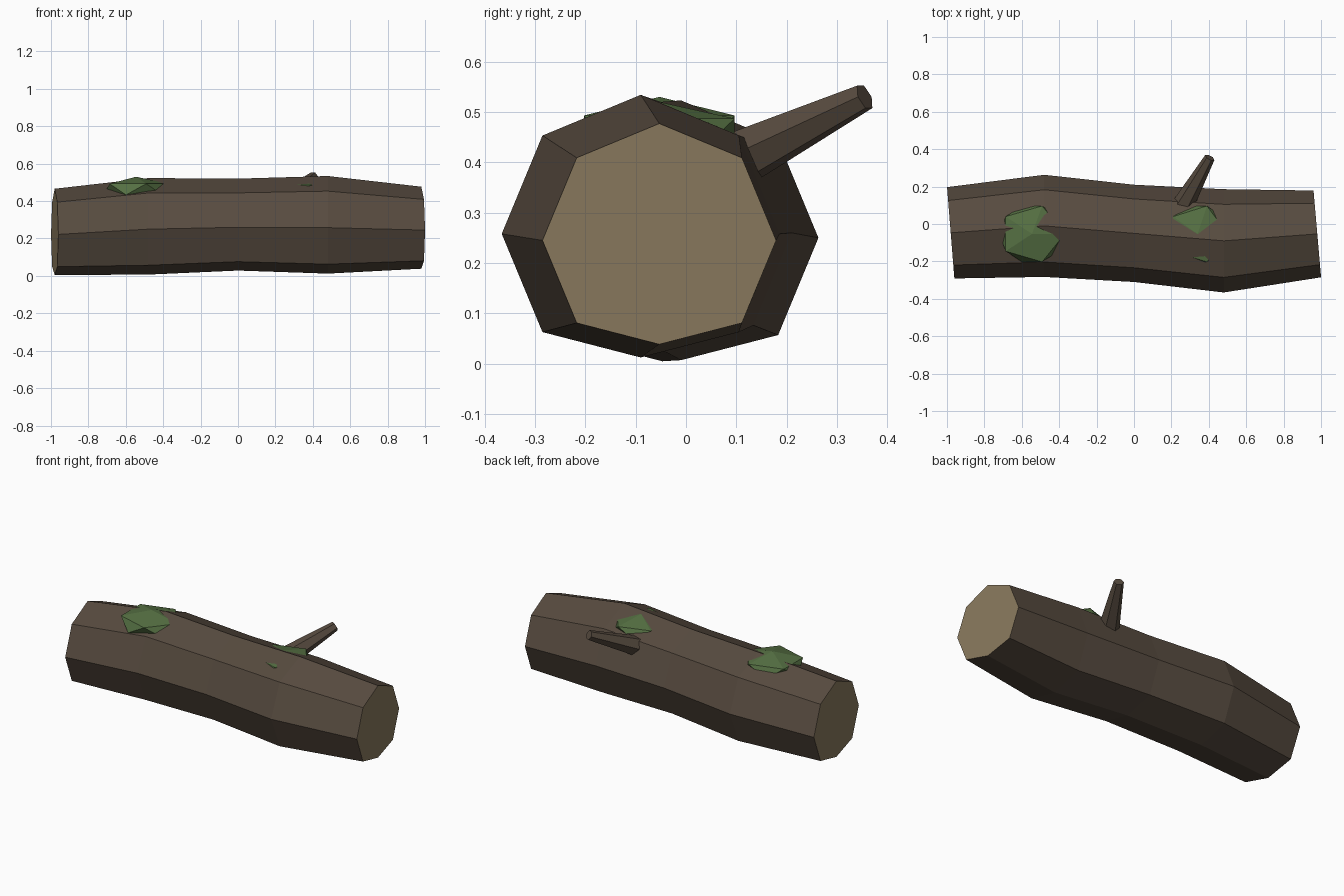
import bpy, bmesh, math
from mathutils import Vector

cube = bpy.data.objects.get("Cube")
if cube:
    bpy.data.objects.remove(cube, do_unlink=True)


def material(name, rgb):
    m = bpy.data.materials.new(name)
    m.use_nodes = True
    m.diffuse_color = (*rgb, 1)
    bsdf = m.node_tree.nodes["Principled BSDF"]
    bsdf.inputs["Base Color"].default_value = (*rgb, 1)
    bsdf.inputs["Roughness"].default_value = 0.9
    return m


bark = material("bark brown", (0.095, 0.070, 0.050))
cut_wood = material("cut wood tan", (0.25, 0.19, 0.11))
moss = material("moss green", (0.09, 0.16, 0.055))


def finish(bm, name, mats):
    bmesh.ops.recalc_face_normals(bm, faces=bm.faces[:])
    mesh = bpy.data.meshes.new(name)
    bm.to_mesh(mesh)
    bm.free()
    for m in mats:
        mesh.materials.append(m)
    obj = bpy.data.objects.new(name, mesh)
    bpy.context.collection.objects.link(obj)
    return obj


def loft(bm, rings, cap_index):
    """Skin a list of point rings and cap both ends."""
    loops = [[bm.verts.new(p) for p in ring] for ring in rings]
    n = len(loops[0])
    for a, b in zip(loops, loops[1:]):
        for i in range(n):
            j = (i + 1) % n
            bm.faces.new((a[i], a[j], b[j], b[i]))
    for end in (loops[0], loops[-1]):
        bm.faces.new(end).material_index = cap_index


# Log: eight-sided rings (x, centre y, centre z, radius, end slant)
SIDES = 8
stations = [
    (-0.98, -0.047, 0.222, 0.244, -0.08),
    (-0.48, -0.010, 0.250, 0.273, 0.0),
    (0.00, -0.050, 0.260, 0.260, 0.0),
    (0.48, -0.090, 0.258, 0.276, 0.0),
    (0.98, -0.053, 0.245, 0.232, -0.087),
]
rings = []
for x, cy, cz, r, slant in stations:
    ring = []
    for i in range(SIDES):
        a = math.tau * i / SIDES
        dy, dz = r * math.sin(a), r * math.cos(a)
        if i == SIDES // 2:          # slightly flattened underside
            dz *= 0.89
        ring.append((x + slant * dy, cy + dy, cz + dz))
    rings.append(ring)
bm = bmesh.new()
loft(bm, rings, 1)
finish(bm, "log", [bark, cut_wood])

# Branch stub: tapered six-sided rod
base, tip = Vector((0.245, 0.07, 0.39)), Vector((0.405, 0.355, 0.53))
axis = (tip - base).normalized()
side = axis.cross(Vector((0, 0, 1))).normalized()
up = side.cross(axis)
rings = []
for centre, r in ((base, 0.062), (tip, 0.028)):
    rings.append([centre + r * (side * math.cos(k * math.tau / 6) + up * math.sin(k * math.tau / 6))
                  for k in range(6)])
bm = bmesh.new()
loft(bm, rings, 0)
finish(bm, "branch_stub", [bark])

# Moss clumps: flattened icosahedra sunk into the top of the log
for name, centre, size in (
    ("moss_large", (-0.545, -0.053, 0.463), (0.195, 0.176, 0.067)),
    ("moss_small", (0.34, -0.053, 0.460), (0.18, 0.176, 0.060)),
):
    bm = bmesh.new()
    bmesh.ops.create_icosphere(bm, subdivisions=1, radius=1)
    bmesh.ops.scale(bm, vec=size, verts=bm.verts[:])
    bmesh.ops.translate(bm, vec=centre, verts=bm.verts[:])
    finish(bm, name, [moss])
